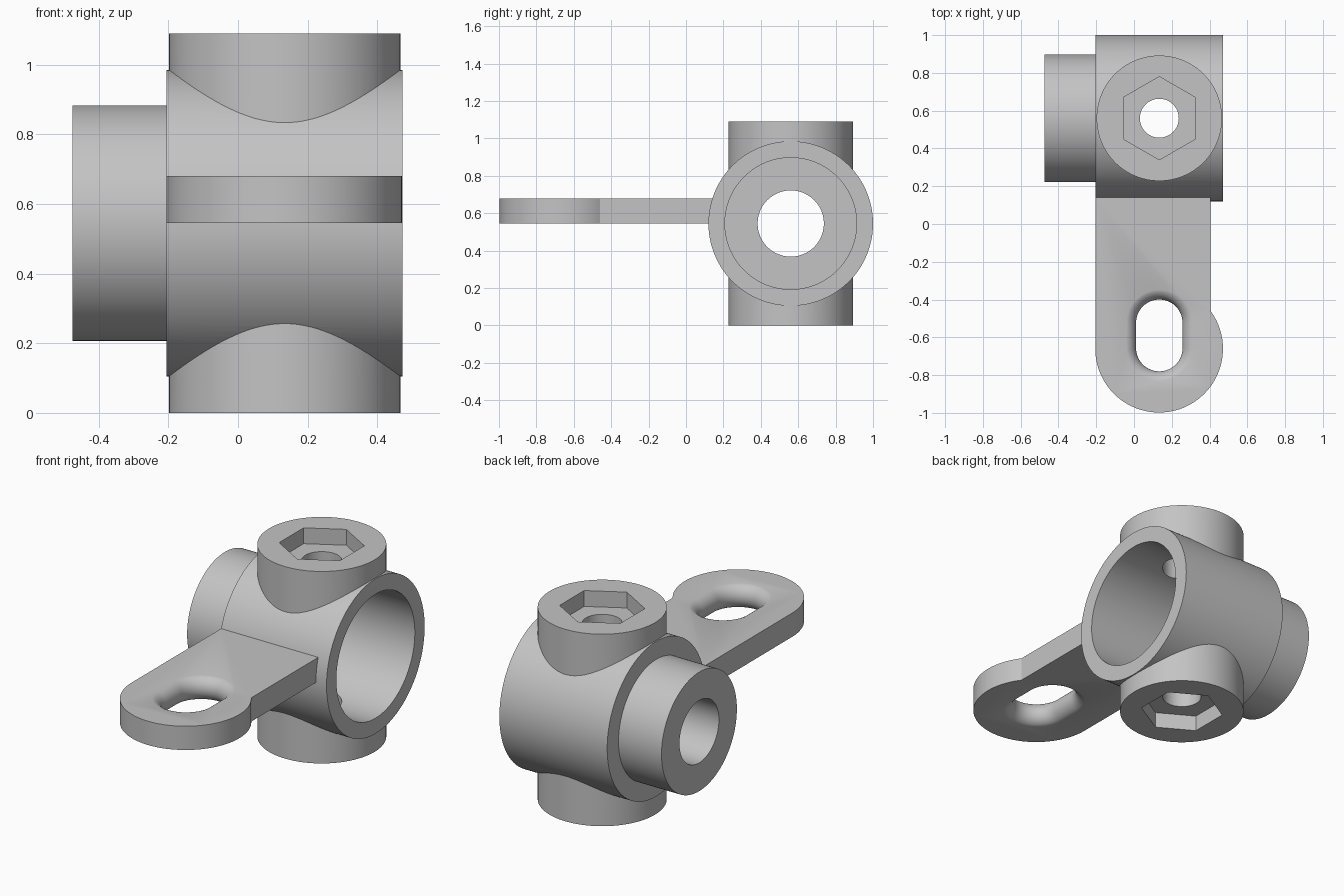
import bpy, bmesh
from math import sin, cos, pi, radians, sqrt, acos
from mathutils import Vector

cube = bpy.data.objects.get("Cube")
if cube:
    bpy.data.objects.remove(cube, do_unlink=True)

grey = bpy.data.materials.new("light grey")
grey.use_nodes = True
grey.diffuse_color = (0.55, 0.55, 0.55, 1)
grey.node_tree.nodes["Principled BSDF"].inputs["Base Color"].default_value = (0.55, 0.55, 0.55, 1)

CX, CY, CZ = 0.134, 0.56, 0.545      # where the bore axes cross
TOP = 2 * CZ
LEFT, RIGHT = -0.205, 0.472          # ends of the main barrel


def loft(name, rings):
    """Closed solid through a list of matching rings of points."""
    bm = bmesh.new()
    loops = [[bm.verts.new(p) for p in ring] for ring in rings]
    n = len(loops[0])
    for a, b in zip(loops, loops[1:]):
        for i in range(n):
            j = (i + 1) % n
            bm.faces.new((a[i], a[j], b[j], b[i]))
    bm.faces.new(loops[0][::-1])
    bm.faces.new(loops[-1])
    bmesh.ops.recalc_face_normals(bm, faces=bm.faces)
    mesh = bpy.data.meshes.new(name)
    bm.to_mesh(mesh)
    bm.free()
    mesh.materials.append(grey)
    ob = bpy.data.objects.new(name, mesh)
    bpy.context.collection.objects.link(ob)
    return ob


def circle(r, n):
    return [(r * cos(2 * pi * i / n + pi / 2), r * sin(2 * pi * i / n + pi / 2)) for i in range(n)]


def x_cylinder(name, r, x0, x1, n=128):
    return loft(name, [[(x, CY + a, CZ + b) for a, b in circle(r, n)] for x in (x0, x1)])


def z_prism(name, r, z0, z1, n=128):
    return loft(name, [[(CX + a, CY + b, z) for a, b in circle(r, n)] for z in (z0, z1)])


def combine(target, tool, operation):
    mod = target.modifiers.new(tool.name, 'BOOLEAN')
    mod.operation = operation
    mod.solver = 'EXACT'
    mod.object = tool
    bpy.context.view_layer.objects.active = target
    bpy.ops.object.modifier_apply(modifier=mod.name)
    bpy.data.objects.remove(tool, do_unlink=True)


# Barrel, side boss and the two screw bosses
bracket = x_cylinder("clamp_bracket", 0.44, LEFT, RIGHT)
combine(bracket, x_cylinder("side_boss", 0.338, -0.475, -0.1), 'UNION')
combine(bracket, z_prism("screw_bosses", 0.332, 0, TOP), 'UNION')

# Mounting arm with a round end overhanging on one side
arm_z0, arm_z1 = CZ, 0.68
end_r, end_y, arm_right = 0.338, -0.66, 0.405
end_x = LEFT + end_r
stop = 2 * pi + acos((arm_right - end_x) / end_r)
arc = [pi + (stop - pi) * i / 72 for i in range(73)]
outline = [(LEFT, 0.17)]
outline += [(end_x + end_r * cos(t), end_y + end_r * sin(t)) for t in arc]
outline += [(arm_right, 0.17)]
arm = loft("mounting_arm", [[(x, y, z) for x, y in outline] for z in (arm_z0, arm_z1)])

# Slot through the arm with fully rounded lips
slot_r, lip = 0.123, (arm_z1 - arm_z0) / 2
middle = (arm_z0 + arm_z1) / 2


def slot_ring(r, z):
    ring = []
    for y, start in ((-0.523, 0), (-0.657, pi)):
        ring += [(CX + r * cos(start + pi * i / 32), y + r * sin(start + pi * i / 32), z)
                 for i in range(33)]
    return ring


rings = [slot_ring(slot_r + lip * 0.97, arm_z0 - 0.05)]
for i in range(17):
    t = radians(-76 + 152 * i / 16)
    rings.append(slot_ring(slot_r + lip * (1 - cos(t)), middle + lip * sin(t) / sin(radians(76))))
rings.append(slot_ring(slot_r + lip * 0.97, arm_z1 + 0.05))
combine(arm, loft("slot_cutter", rings), 'DIFFERENCE')
combine(bracket, arm, 'UNION')

# Main bore, side hole, screw hole and hexagonal nut pockets
combine(bracket, x_cylinder("bore_cutter", 0.352, -0.07, 0.6), 'DIFFERENCE')
combine(bracket, x_cylinder("side_hole_cutter", 0.177, -0.6, 0.0, 96), 'DIFFERENCE')
combine(bracket, z_prism("screw_hole_cutter", 0.103, -0.1, TOP + 0.1, 64), 'DIFFERENCE')
for z0, z1 in ((-0.1, 0.09), (TOP - 0.09, TOP + 0.1)):
    combine(bracket, z_prism("nut_pocket_cutter", 0.22, z0, z1, 6), 'DIFFERENCE')

# Smooth curved walls, crisp rims
bpy.ops.object.select_all(action='DESELECT')
bracket.select_set(True)
bpy.context.view_layer.objects.active = bracket
bpy.ops.object.shade_smooth_by_angle(angle=radians(25))
